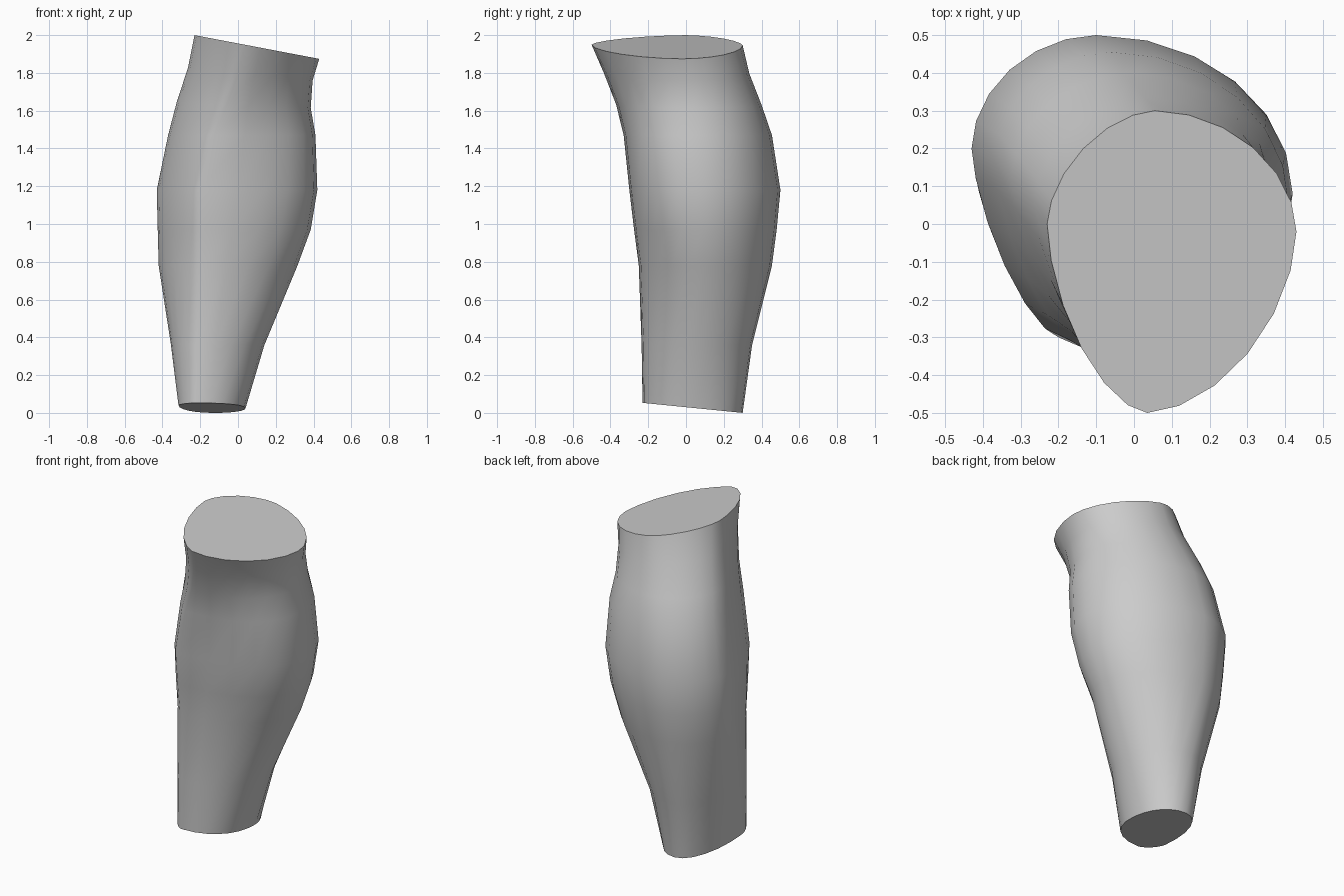
import bpy
import bmesh
import math

SIDES_PER_QUARTER = 6


def remove_default_cube():
    cube = bpy.data.objects.get("Cube")
    if cube:
        bpy.data.objects.remove(cube, do_unlink=True)


def flat_material(name, colour):
    material = bpy.data.materials.new(name)
    material.use_nodes = True
    material.diffuse_color = colour
    shader = next(n for n in material.node_tree.nodes if n.type == "BSDF_PRINCIPLED")
    shader.inputs["Base Color"].default_value = colour
    shader.inputs["Roughness"].default_value = 0.8
    return material


def section(height, left, front, right, back, shin=1.5, outer=2.0,
            heel=2.0, inner=1.9, lean=(0, 0)):
    """Closed outline through four extreme points, joined by superelliptic arcs.
    shin, outer, heel and inner set how full the front-left, front-right,
    back-right and back-left arcs are; lean tilts the plane."""
    arcs = [
        (left, front, shin, True),
        (front, right, outer, False),
        (right, back, heel, True),
        (back, left, inner, False),
    ]
    outline = []
    for start, end, power, starts_sideways in arcs:
        # The arc centre takes y from the side point and x from the front or back point
        if starts_sideways:
            centre = (end[0], start[1])
        else:
            centre = (start[0], end[1])
        for step in range(SIDES_PER_QUARTER):
            angle = step / SIDES_PER_QUARTER * math.pi / 2
            a = math.cos(angle) ** (2 / power)
            b = math.sin(angle) ** (2 / power)
            x = centre[0] + a * (start[0] - centre[0]) + b * (end[0] - centre[0])
            y = centre[1] + a * (start[1] - centre[1]) + b * (end[1] - centre[1])
            outline.append((x, y, height + lean[0] * x + lean[1] * y))
    return outline


def loft(name, outlines, material):
    """Skin the outlines with quads and close both ends with flat caps."""
    bm = bmesh.new()
    rings = [[bm.verts.new(point) for point in outline] for outline in outlines]
    count = len(rings[0])
    for lower, upper in zip(rings, rings[1:]):
        for i in range(count):
            j = (i + 1) % count
            bm.faces.new((lower[i], lower[j], upper[j], upper[i]))
    caps = [bm.faces.new(rings[0]), bm.faces.new(rings[-1])]
    bmesh.ops.recalc_face_normals(bm, faces=bm.faces)
    for face in bm.faces:
        face.smooth = face not in caps
    for cap in caps:
        for edge in cap.edges:
            edge.smooth = False
    mesh = bpy.data.meshes.new(name)
    bm.to_mesh(mesh)
    bm.free()
    mesh.materials.append(material)
    obj = bpy.data.objects.new(name, mesh)
    bpy.context.collection.objects.link(obj)
    return obj


remove_default_cube()
grey = flat_material("plain_grey", (0.6, 0.6, 0.6, 1))

# Sections from the ankle cut, through the calf, to the flared knee cut
leg_sections = [
    section(0.03, left=(-0.315, -0.1), front=(-0.22, -0.23), right=(0.04, 0.05),
            back=(-0.13, 0.3), shin=1.7, outer=2.2, heel=2.2, inner=2, lean=(0, -0.1)),
    section(0.36, left=(-0.355, 0), front=(-0.21, -0.235), right=(0.14, 0.07),
            back=(-0.13, 0.35), shin=1.7, inner=2),
    section(0.78, left=(-0.42, 0.15), front=(-0.2, -0.25), right=(0.315, 0.1),
            back=(-0.12, 0.455)),
    section(0.97, left=(-0.425, 0.18), front=(-0.2, -0.275), right=(0.385, 0.09),
            back=(-0.11, 0.48), outer=2.2),
    section(1.18, left=(-0.43, 0.2), front=(-0.2, -0.3), right=(0.42, 0.08),
            back=(-0.1, 0.5), shin=1.45, outer=2.4),
    section(1.47, left=(-0.37, 0.17), front=(-0.13, -0.33), right=(0.41, 0.05),
            back=(-0.06, 0.455), outer=2.3),
    section(1.63, left=(-0.325, 0.12), front=(-0.06, -0.37), right=(0.385, 0.03),
            back=(-0.01, 0.4), lean=(-0.04, 0)),
    section(1.8, left=(-0.265, 0.05), front=(0, -0.435), right=(0.395, 0),
            back=(0.03, 0.335), shin=1.55, outer=1.8, inner=1.8, lean=(-0.1, 0)),
    section(1.956, left=(-0.23, 0), front=(0.035, -0.5), right=(0.43, -0.02),
            back=(0.055, 0.3), shin=1.65, outer=1.75, heel=1.9, inner=1.7,
            lean=(-0.19, 0)),
]

loft("lower_leg", leg_sections, grey)
